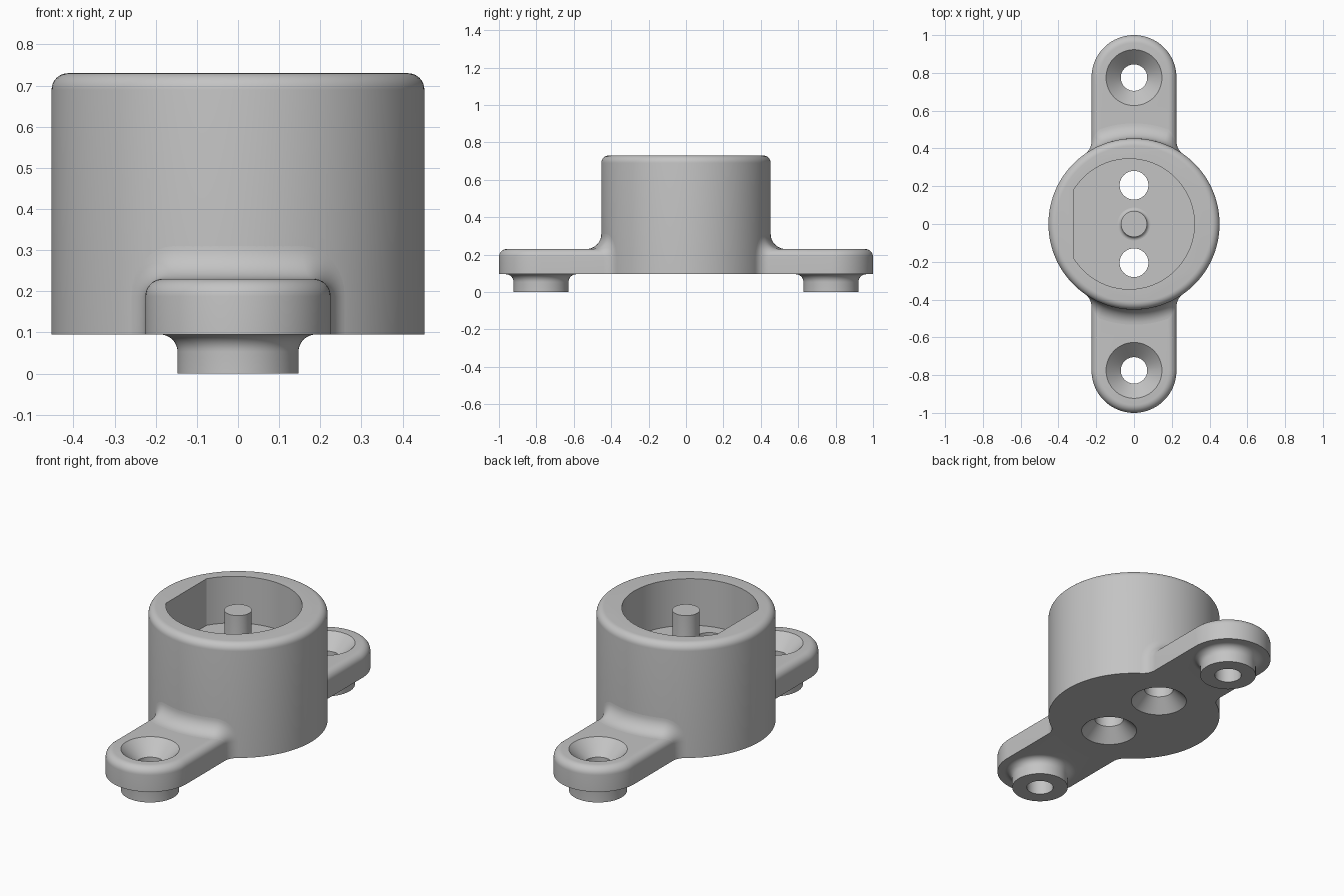
import bpy, bmesh, math
from mathutils import Vector

cube = bpy.data.objects.get("Cube")
if cube:
    bpy.data.objects.remove(cube, do_unlink=True)

GREY = (0.55, 0.55, 0.55, 1)
grey = bpy.data.materials.new("plain grey")
grey.use_nodes = True
grey.diffuse_color = GREY
grey.node_tree.nodes["Principled BSDF"].inputs["Base Color"].default_value = GREY

# Main dimensions
R, TOP, FLOOR, BASE = 0.453, 0.73, 0.47, 0.095
EAR_W, EAR_TOP, EAR_Y, ROUND = 0.225, 0.23, 0.775, 0.042
FILLET = 0.08


def loft(name, rings):
    """Skin equal-sized rings of points into a closed solid."""
    bm = bmesh.new()
    loops = [[bm.verts.new(p) for p in ring] for ring in rings]
    n = len(loops[0])
    for a, b in zip(loops, loops[1:]):
        for i in range(n):
            j = (i + 1) % n
            bm.faces.new((a[i], a[j], b[j], b[i]))
    bm.faces.new(loops[0])
    bm.faces.new(loops[-1])
    bmesh.ops.recalc_face_normals(bm, faces=bm.faces)
    mesh = bpy.data.meshes.new(name)
    bm.to_mesh(mesh)
    bm.free()
    mesh.materials.append(grey)
    obj = bpy.data.objects.new(name, mesh)
    bpy.context.collection.objects.link(obj)
    return obj


def turned(name, profile, y=0, n=96):
    """Round part from (radius, height) pairs."""
    turn = [math.tau * i / n for i in range(n)]
    return loft(name, [[(r * math.cos(t), y + r * math.sin(t), z) for t in turn]
                       for r, z in profile])


def corner(r, z, radius, steps=8):
    """Rounded upper corner as (radius, height) pairs."""
    angles = [math.pi / 2 * i / steps for i in range(steps + 1)]
    return [(r - radius + radius * math.cos(t), z - radius + radius * math.sin(t))
            for t in angles]


def flare(r, z, radius, steps=8):
    """Concave flare widening upward to height z."""
    angles = [math.pi / 2 * i / steps for i in range(steps + 1)]
    return [(r + radius - radius * math.cos(t), z - radius + radius * math.sin(t))
            for t in angles]


def select(obj):
    bpy.ops.object.select_all(action='DESELECT')
    obj.select_set(True)
    bpy.context.view_layer.objects.active = obj


def combine(target, tool, operation):
    mod = target.modifiers.new(operation, 'BOOLEAN')
    mod.operation, mod.object, mod.solver = operation, tool, 'EXACT'
    select(target)
    bpy.ops.object.modifier_apply(modifier=mod.name)
    bpy.data.objects.remove(tool, do_unlink=True)


# Cup body
body = turned("cup_body", [(R, BASE)] + corner(R, TOP, 0.04), n=128)

# Long mounting plate with rounded ends and top edge
half = [math.pi * i / 40 for i in range(41)]
plate_rings = []
for r, z in [(EAR_W, BASE)] + corner(EAR_W, EAR_TOP, ROUND):
    back = [(r * math.cos(t), EAR_Y + r * math.sin(t), z) for t in half]
    plate_rings.append(back + [(-x, -y, z) for x, y, z in back])
combine(body, loft("mounting_plate", plate_rings), 'UNION')

# Feet flaring into the plate
for side in (-1, 1):
    foot = [(0.147, 0)] + flare(0.147, BASE, 0.042) + [(0.189, BASE + 0.02)]
    combine(body, turned("foot", foot, side * EAR_Y), 'UNION')

# Pocket with one flat wall
reach = math.acos(-0.295 / 0.345)
arc = [reach * (i / 48 - 1) for i in range(97)]
pocket = [[(-0.025 + 0.345 * math.cos(t), 0.345 * math.sin(t), z) for t in arc]
          for z in (FLOOR, TOP + 0.1)]
combine(body, loft("pocket_cutter", pocket), 'DIFFERENCE')

# Countersunk holes: from above in the ears, from below in the cup
for side in (-1, 1):
    screw = [(0.07, -0.1), (0.07, 0.152), (0.148, EAR_TOP), (0.148, EAR_TOP + 0.02)]
    combine(body, turned("screw_cutter", screw, side * EAR_Y, 64), 'DIFFERENCE')
    wire = [(0.146, BASE - 0.02), (0.146, BASE), (0.076, 0.165), (0.076, FLOOR + 0.1)]
    combine(body, turned("hole_cutter", wire, side * 0.205, 64), 'DIFFERENCE')

# Centre peg with a small flare at its foot
peg = [(0.087, FLOOR - 0.02)] + [(r, 2 * FLOOR - z + 0.018)
                                 for r, z in reversed(flare(0.069, FLOOR + 0.018, 0.018, 5))]
peg += [(0.069, 0.71)]
parts = [body, turned("centre_peg", peg, n=64)]

# Plate cross-section with outward normals, right edge over the top to the left edge
section = [(EAR_W, BASE, 1, 0)]
for i in range(9):
    t = math.pi / 2 * i / 8
    c, s = math.cos(t), math.sin(t)
    section.append((EAR_W - ROUND + ROUND * c, EAR_TOP - ROUND + ROUND * s, c, s))
flat = EAR_W - ROUND
middle = [(flat * (1 - i / 8), EAR_TOP, 0, 1) for i in range(1, 16)]
section = section + middle + [(-x, z, -nx, nz) for x, z, nx, nz in reversed(section)]

# Blends between cup and plate, swept around the section
for side, label in ((-1, "front"), (1, "back")):
    rings = []
    for x, z, nx, nz in section:
        cx, cz = x + FILLET * nx, z + FILLET * nz
        cy = math.sqrt((R + FILLET) ** 2 - cx ** 2)
        centre = Vector((cx, cy, cz))
        to_plate = Vector((-nx, 0, -nz))
        to_cup = Vector((-cx, -cy, 0)).normalized()
        ring = [centre + FILLET * to_plate.slerp(to_cup, i / 10) for i in range(11)]
        ring.append(Vector((x - 0.02 * nx, 0.37, z - 0.02 * nz)))
        rings.append([(p.x, side * p.y, p.z) for p in ring])
    parts.append(loft(label + "_blend", rings))

for obj in parts:
    select(obj)
    bpy.ops.object.shade_smooth_by_angle(angle=math.radians(30))
